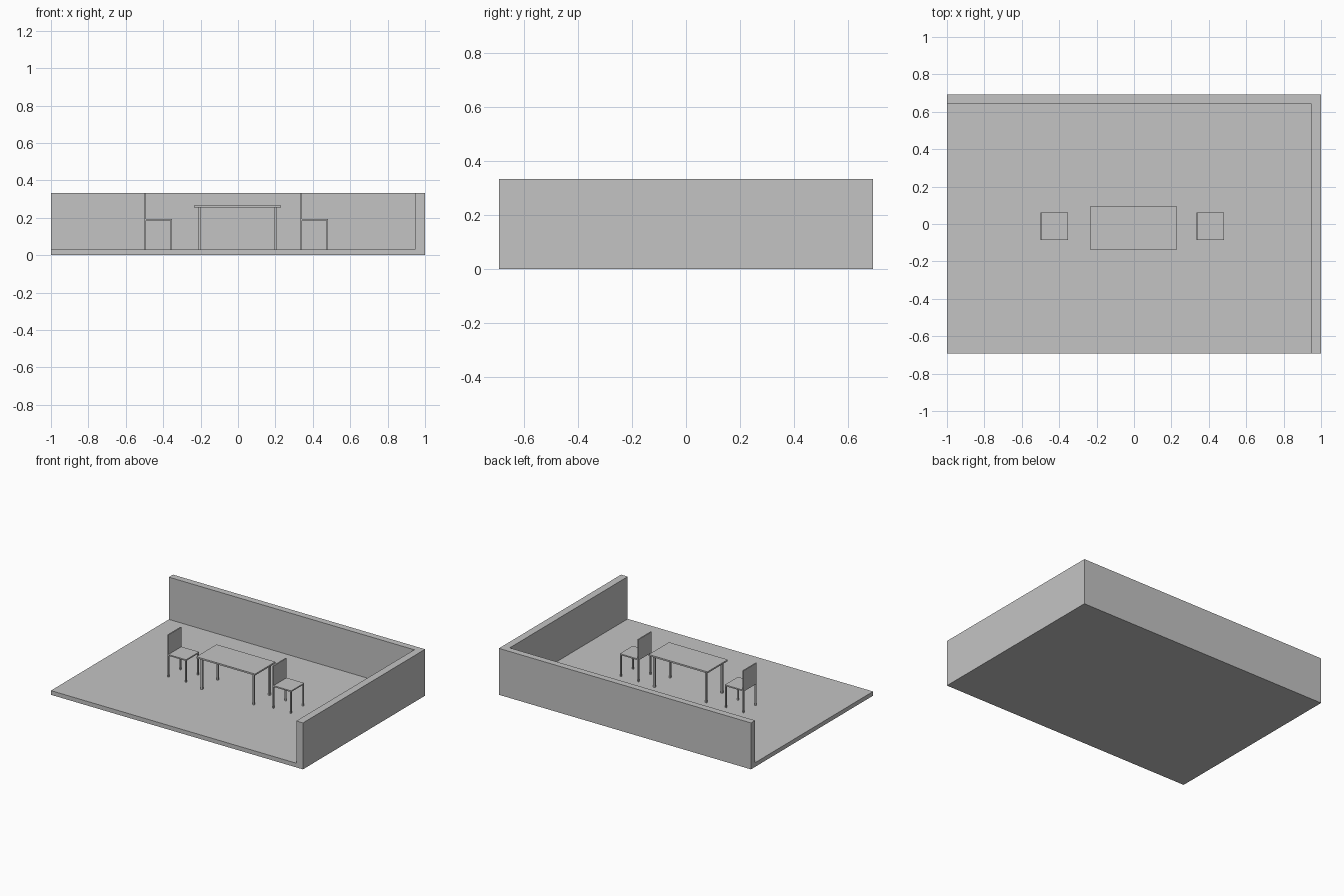
import bpy, bmesh

if "Cube" in bpy.data.objects:
    bpy.data.objects.remove(bpy.data.objects["Cube"])

grey = bpy.data.materials.new("plain grey")
grey.diffuse_color = (0.55, 0.55, 0.55, 1)
grey.use_nodes = True
grey.node_tree.nodes["Principled BSDF"].inputs["Base Color"].default_value = grey.diffuse_color

FLOOR, TOP, Y = 0.03, 0.333, 0.692


def finish(bm, name):
    bmesh.ops.recalc_face_normals(bm, faces=bm.faces[:])
    mesh = bpy.data.meshes.new(name)
    bm.to_mesh(mesh)
    bm.free()
    mesh.materials.append(grey)
    obj = bpy.data.objects.new(name, mesh)
    bpy.context.collection.objects.link(obj)
    return obj


def box(name, x, y, z):
    """Box from (min, max) pairs on each axis."""
    bm = bmesh.new()
    bmesh.ops.create_cube(bm, size=1)
    for v in bm.verts:
        for i, (lo, hi) in enumerate((x, y, z)):
            v.co[i] = hi if v.co[i] > 0 else lo
    return finish(bm, name)


def legs(name, x, y, z, size):
    """Four square legs at the inside corners of a rectangle."""
    for i, lx in enumerate((x[0], x[1] - size)):
        for j, ly in enumerate((y[0], y[1] - size)):
            box(f"{name}_{i * 2 + j + 1}", (lx, lx + size), (ly, ly + size), z)


# Room: one solid with a floor slab and an L-shaped wall
ix, iy = 0.947, 0.645
points = {
    "A": (-1, Y, TOP), "B": (1, Y, TOP), "C": (1, -Y, TOP),
    "D": (ix, -Y, TOP), "E": (ix, iy, TOP), "F": (-1, iy, TOP),
    "d": (ix, -Y, FLOOR), "e": (ix, iy, FLOOR),
    "f": (-1, iy, FLOOR), "g": (-1, -Y, FLOOR),
    "1": (-1, Y, 0), "2": (1, Y, 0), "3": (1, -Y, 0), "4": (-1, -Y, 0),
}
bm = bmesh.new()
vert = {k: bm.verts.new(p) for k, p in points.items()}
for loop in ("ABCDEF", "defg", "1234", "DEed", "EFfe",
             "BC32", "AB21", "CDdg43", "AFfg41"):
    bm.faces.new([vert[k] for k in loop])
finish(bm, "floor_and_walls")

# Table
box("table_top", (-0.235, 0.231), (-0.137, 0.093), (0.255, 0.266))
legs("table_leg", (-0.214, 0.209), (-0.117, 0.073), (FLOOR, 0.255), 0.013)

# Two chairs facing the same way
for n, x0 in enumerate((-0.501, 0.333), 1):
    x, y = (x0, x0 + 0.149), (-0.086, 0.062)
    box(f"chair_{n}_seat", x, y, (0.184, 0.193))
    box(f"chair_{n}_back", (x0, x0 + 0.009), y, (0.193, TOP))
    legs(f"chair_{n}_leg", x, y, (FLOOR, 0.184), 0.01)
